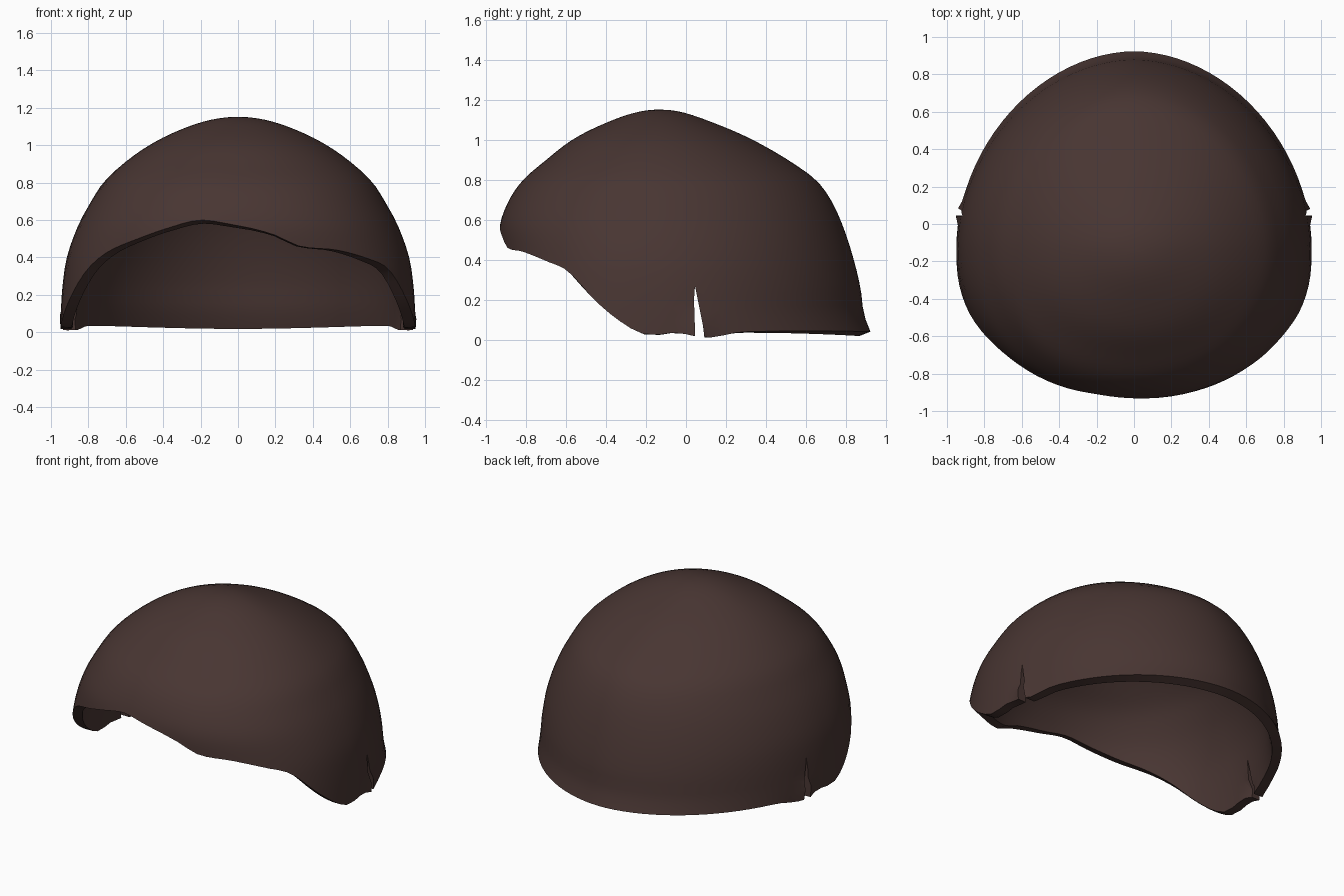
import bpy, bmesh, math

if "Cube" in bpy.data.objects:
    bpy.data.objects.remove(bpy.data.objects["Cube"])

TOP, YC, N, ROWS = 1.152, -0.13, 96, 28


def spline(pts, x):
    """Smooth interpolation through (key, value) points."""
    x = min(max(x, pts[0][0]), pts[-1][0])
    i = 0
    while i < len(pts) - 2 and x > pts[i + 1][0]:
        i += 1

    def slope(k):
        a, b = pts[max(k - 1, 0)], pts[min(k + 1, len(pts) - 1)]
        return (b[1] - a[1]) / (b[0] - a[0])
    (x0, y0), (x1, y1) = pts[i], pts[i + 1]
    h = x1 - x0
    t = (x - x0) / h
    return ((2*t**3 - 3*t*t + 1) * y0 + (t**3 - 2*t*t + t) * h * slope(i)
            + (3*t*t - 2*t**3) * y1 + (t**3 - t*t) * h * slope(i + 1))


def key(z):
    return math.asin(min(1, max(0, z / TOP)))


# Dome outline by height: half width, front y, back y
PROFILE = [(0, .95, -.93, .925), (.06, .95, -.93, .92), (.12, .947, -.93, .892), (.25, .938, -.93, .875),
           (.4, .915, -.93, .84), (.57, .855, -.932, .785), (.7, .785, -.885, .725),
           (.8, .72, -.815, .65), (.9, .615, -.70, .51), (1.0, .475, -.57, .335),
           (1.1, .265, -.365, .10), (TOP, 0, YC, YC)]
WIDTH, FRONT, BACK = ([(key(p[0]), p[k]) for p in PROFILE] for k in (1, 2, 3))

# Rim height by azimuth in degrees (0 = front, positive = +x side)
RIM = [(-180, .04), (-115, .04), (-104, .01), (-95, .035), (-87, .025), (-80, .08), (-70, .19),
       (-58, .34), (-48, .43), (-35, .50), (-23, .56), (-12, .60), (0, .57), (11, .52),
       (19, .46), (33, .44), (48, .39), (58, .34), (70, .19), (80, .08), (87, .025),
       (95, .035), (104, .01), (115, .04), (180, .04)]


def power(v, e):
    return math.copysign(abs(v) ** e, v)


def dome_point(phi, z):
    u = key(z)
    w, f, b = (spline(c, u) for c in (WIDTH, FRONT, BACK))
    s, c = math.sin(phi), math.cos(phi)
    n = 2 + .4 * (1 - z / TOP) if c > 0 else 1.9
    x = w * power(s, 2 / n)
    y = YC - (YC - f if c > 0 else b - YC) * power(c, 2 / n)
    # Flared tips beside each ear slit
    flare = .05 * math.exp(-((y - .07) / .035) ** 2 - ((z - .05) / .04) ** 2)
    return (x + math.copysign(flare, x), y, z)


# Hair cap shell
bm = bmesh.new()
rings = []
for r in range(ROWS):
    t = r / ROWS
    ring = []
    for i in range(N):
        deg = -180 + 360 * i / N
        low = spline(RIM, deg)
        ua = key(low)
        z = TOP * math.sin(ua + (math.pi / 2 - ua) * t)
        ring.append(bm.verts.new(dome_point(math.radians(deg), z)))
    rings.append(ring)
for a, b in zip(rings, rings[1:]):
    for i in range(N):
        j = (i + 1) % N
        bm.faces.new((a[i], a[j], b[j], b[i]))
apex = bm.verts.new((0, YC - .01, TOP))
for i in range(N):
    bm.faces.new((rings[-1][i], rings[-1][(i + 1) % N], apex))
bmesh.ops.recalc_face_normals(bm, faces=bm.faces)
mesh = bpy.data.meshes.new("hair_cap")
bm.to_mesh(mesh)
bm.free()
cap = bpy.data.objects.new("hair_cap", mesh)
bpy.context.collection.objects.link(cap)
solid = cap.modifiers.new("thickness", 'SOLIDIFY')
solid.thickness, solid.offset = .06, -1

# Wedge cutter for the slits at both sides
bm = bmesh.new()
tri = [(.05, -.1), (.105, -.1), (.085, .07), (.045, .27), (.04, .2)]
ends = [[bm.verts.new((x, y, z)) for y, z in tri] for x in (-1.2, 1.2)]
bm.faces.new(ends[0])
bm.faces.new(ends[1][::-1])
for i in range(len(tri)):
    j = (i + 1) % len(tri)
    bm.faces.new((ends[0][i], ends[1][i], ends[1][j], ends[0][j]))
bmesh.ops.recalc_face_normals(bm, faces=bm.faces)
mesh = bpy.data.meshes.new("slit_cutter")
bm.to_mesh(mesh)
bm.free()
cutter = bpy.data.objects.new("slit_cutter", mesh)
bpy.context.collection.objects.link(cutter)
cutter.hide_render = True
cutter.hide_viewport = True
cut = cap.modifiers.new("slits", 'BOOLEAN')
cut.operation, cut.solver, cut.object = 'DIFFERENCE', 'EXACT', cutter

# Dark brown colour and smooth shading
mat = bpy.data.materials.new("dark_brown")
mat.diffuse_color = (.065, .036, .032, 1)
mat.use_nodes = True
mat.node_tree.nodes["Principled BSDF"].inputs["Base Color"].default_value = mat.diffuse_color
cap.data.materials.append(mat)
bpy.context.view_layer.objects.active = cap
cap.select_set(True)
bpy.ops.object.modifier_apply(modifier="thickness")
bpy.ops.object.modifier_apply(modifier="slits")
bpy.ops.object.shade_smooth_by_angle(angle=math.radians(50))
